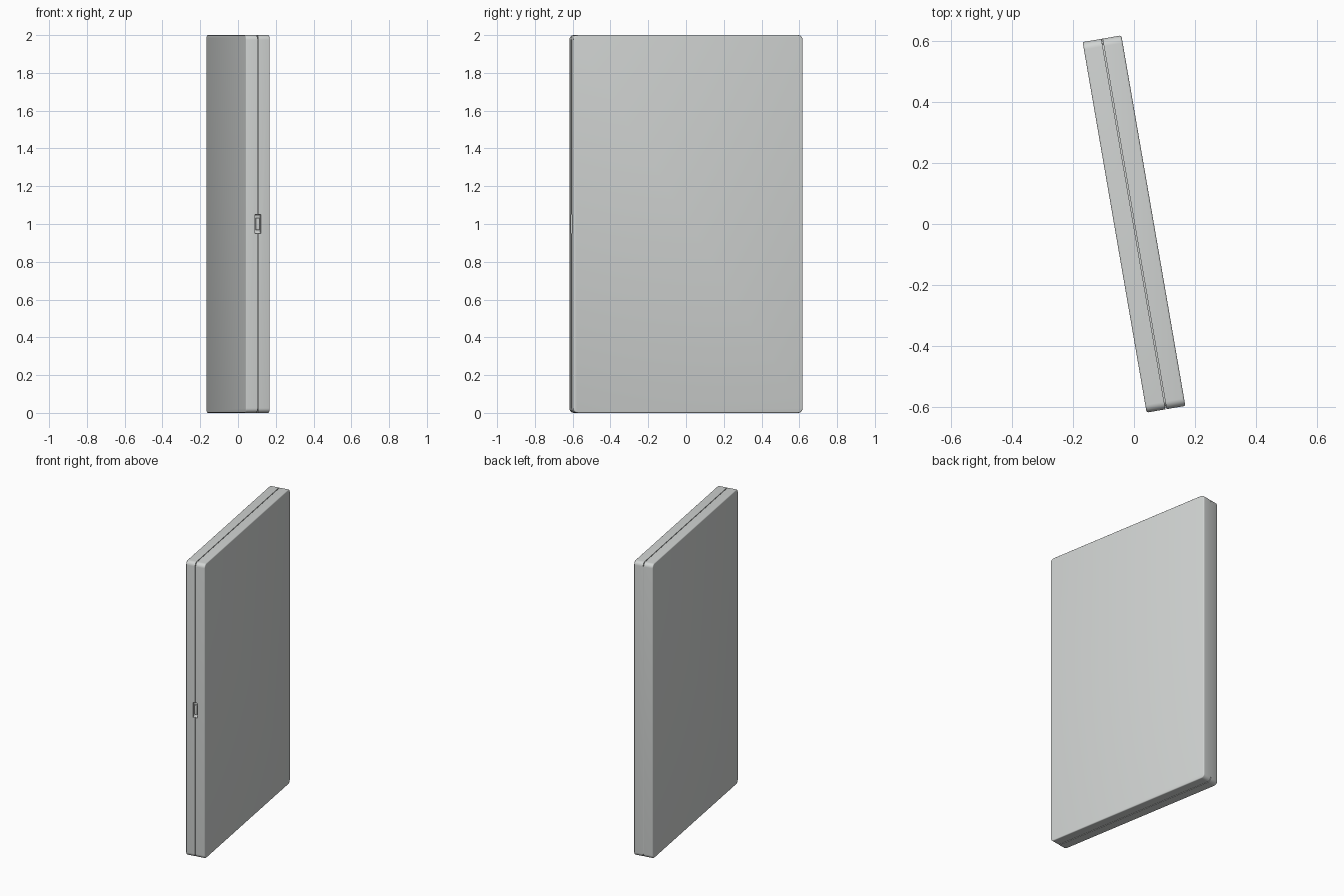
import bpy
import bmesh
import math
from mathutils import Vector

if "Cube" in bpy.data.objects:
    bpy.data.objects.remove(bpy.data.objects["Cube"], do_unlink=True)

DEPTH, HEIGHT, THICK = 1.233, 2.0, 0.129
GAP = 0.004
TURN = math.radians(9.8)
FRONT, BACK = -DEPTH / 2, DEPTH / 2

grey = bpy.data.materials.new("light grey plastic")
colour = (0.64, 0.66, 0.65, 1)
grey.diffuse_color = colour
grey.use_nodes = True
grey.node_tree.nodes["Principled BSDF"].inputs["Base Color"].default_value = colour


def block(name, low, high, corner=0, rim=0, rim_side=0):
    """Box with rounded corners seen along x, and softened rims on x faces."""
    low, high = Vector(low), Vector(high)
    bm = bmesh.new()
    bmesh.ops.create_cube(bm, size=1)
    for v in bm.verts:
        v.co = (low + high) / 2 + v.co * (high - low)
    if corner:
        edges = [e for e in bm.edges
                 if abs(e.verts[0].co.x - e.verts[1].co.x) > 1e-5]
        bmesh.ops.bevel(bm, geom=edges, offset=corner, segments=6,
                        profile=0.5, affect='EDGES')
    if rim:
        x = high.x if rim_side > 0 else low.x
        edges = [e for e in bm.edges
                 if all(abs(v.co.x - x) < 1e-5 for v in e.verts)]
        bmesh.ops.bevel(bm, geom=edges, offset=rim, segments=3,
                        profile=0.5, affect='EDGES')
    bmesh.ops.recalc_face_normals(bm, faces=bm.faces)
    mesh = bpy.data.meshes.new(name)
    bm.to_mesh(mesh)
    bm.free()
    mesh.materials.append(grey)
    obj = bpy.data.objects.new(name, mesh)
    obj.rotation_euler.z = TURN
    bpy.context.collection.objects.link(obj)
    return obj


def activate(obj):
    bpy.ops.object.select_all(action='DESELECT')
    obj.select_set(True)
    bpy.context.view_layer.objects.active = obj


# Two matching shells with a thin seam between them
shells = []
for side, name in ((1, "left_shell"), (-1, "right_shell")):
    inner, outer = side * GAP / 2, side * THICK / 2
    shells.append(block(name, (min(inner, outer), FRONT, 0),
                        (max(inner, outer), BACK, HEIGHT),
                        corner=0.025, rim=0.006, rim_side=side))

# Filling behind the seam, and the closed spine at the back
core = block("seam_core", (-GAP / 2, FRONT + 0.01, 0.01),
             (GAP / 2, BACK - 0.015, HEIGHT - 0.01), corner=0.02)
spine = block("back_spine", (-GAP / 2, BACK - 0.015, 0.025),
              (GAP / 2, BACK, HEIGHT - 0.025))

# Recess for the clasp in the front edge
cutter = block("clasp_cutter", (-0.016, FRONT - 0.02, 0.95),
               (0.016, FRONT + 0.018, 1.05), corner=0.01)
cutter.hide_render = True
for obj in shells + [core]:
    activate(obj)
    cut = obj.modifiers.new("clasp recess", 'BOOLEAN')
    cut.object = cutter
    cut.operation = 'DIFFERENCE'
    cut.solver = 'EXACT'
    bpy.ops.object.modifier_apply(modifier=cut.name)
bpy.data.objects.remove(cutter, do_unlink=True)

# Clasp tab sitting in the recess
tab = block("clasp_tab", (-0.009, FRONT + 0.006, 0.968),
            (0.009, FRONT + 0.02, 1.032), corner=0.004)

for obj in shells + [core, spine, tab]:
    activate(obj)
    bpy.ops.object.shade_smooth_by_angle(angle=math.radians(35))
